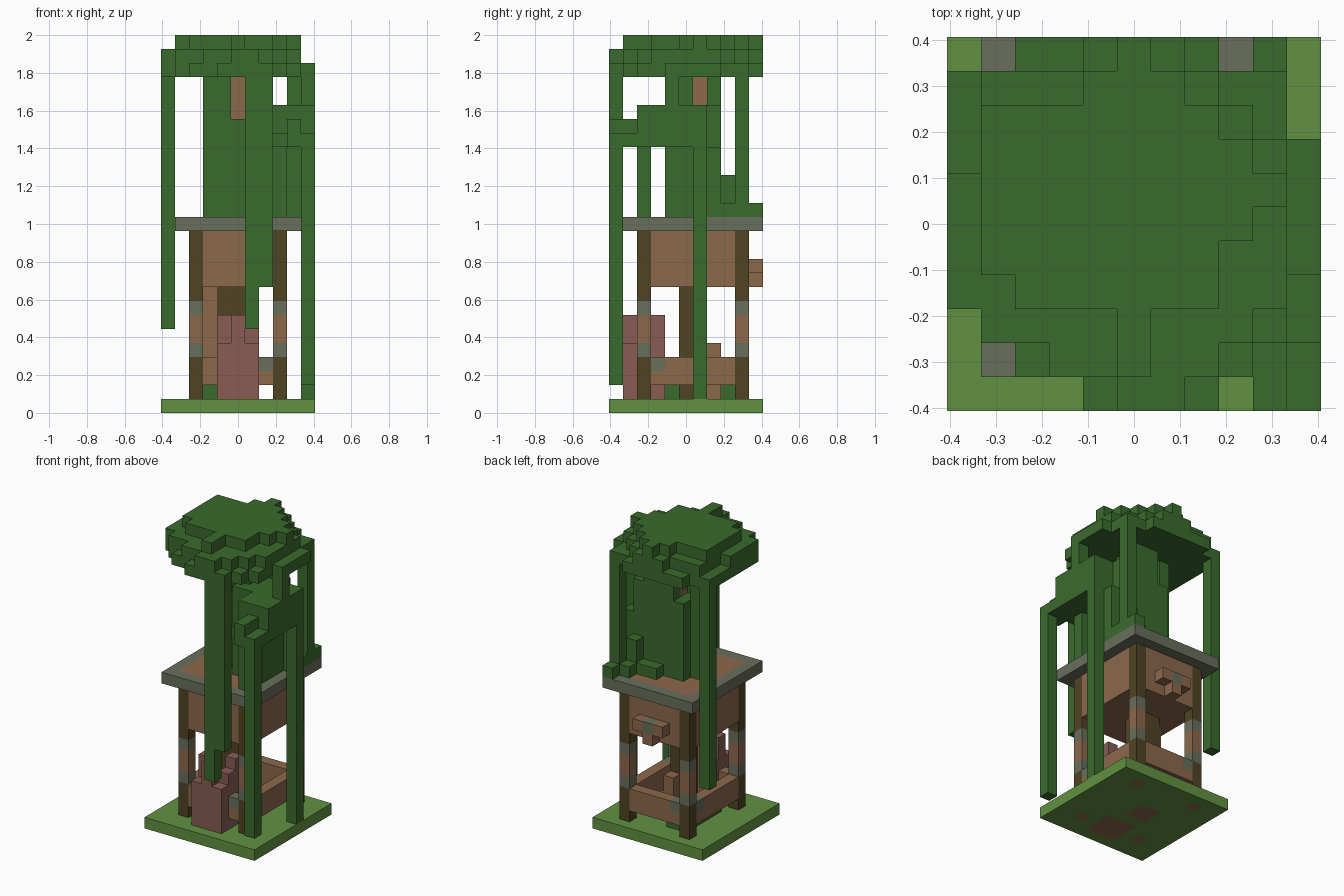
import bpy, bmesh, math
from mathutils import Vector

cube = bpy.data.objects.get("Cube")
if cube:
    bpy.data.objects.remove(cube, do_unlink=True)

S = 2 / 27          # block size
N = 11              # blocks along each side


def linear(c):
    c /= 255
    return c / 12.92 if c <= 0.04045 else ((c + 0.055) / 1.055) ** 2.4


def material(name, r, g, b):
    m = bpy.data.materials.new(name)
    m.use_nodes = True
    col = (linear(r), linear(g), linear(b), 1)
    m.diffuse_color = col
    m.node_tree.nodes["Principled BSDF"].inputs["Base Color"].default_value = col
    return m


LEAF = material("leaf_green", 58, 107, 45)
GRASS = material("grass_green", 98, 145, 66)
STONE = material("mossy_grey", 105, 110, 92)
CLAY = material("clay_brown", 140, 104, 75)
WOOD = material("dark_wood", 80, 68, 35)
ROSE = material("rose_brick", 136, 92, 84)

blocks = {}         # cell -> (part, material); the first claim wins


def fill(part, mat, x, y, z):
    """Fill blocks; each range is one index or an inclusive (low, high) pair."""
    rng = [range(r, r + 1) if isinstance(r, int) else range(r[0], r[1] + 1) for r in (x, y, z)]
    for i in rng[0]:
        for j in rng[1]:
            for k in rng[2]:
                blocks.setdefault((i, j, k), (part, mat))


def rows(part, mat, z, first_x, spans):
    """One layer given as a y span for each successive x."""
    for i, span in enumerate(spans):
        fill(part, mat, first_x + i, span, z)


# Four posts with banded middles, set into the ground
LEGS = [(x, y) for x in (2, 8) for y in (2, 9)]
for x, y in LEGS:
    fill("ground", CLAY, x, y, 0)
    for mat, z in ((WOOD, (1, 3)), (STONE, 4), (CLAY, (5, 6)), (STONE, 7), (WOOD, (8, 12))):
        fill("corner_posts", mat, x, y, z)

# Ground slab with earth under the heavy parts
fill("ground", CLAY, (4, 6), (1, 3), 0)
fill("ground", CLAY, (4, 5), (5, 6), 0)
fill("ground", GRASS, (0, 10), (0, 10), 0)

# Raised trough walls, mossy beside two of the posts
for x, y in ((7, 2), (8, 3), (3, 9), (2, 8)):
    fill("trough", STONE, x, y, 3)
for y in (2, 9):
    fill("trough", CLAY, (3, 7), y, (2, 3))
for x in (2, 8):
    fill("trough", CLAY, x, (3, 8), (2, 3))

# Brick stack at the front
fill("brick_stack", ROSE, (4, 6), (1, 3), (1, 4))
for x, y, z in ((4, 2, 6), (5, 1, 6), (6, 2, 5), (6, 3, 6)):
    fill("brick_stack", ROSE, x, y, (5, z))

# Lower trunk, side pillar, stump and undergrowth
fill("lower_trunk", WOOD, (4, 5), (5, 6), (1, 8))
fill("side_pillar", CLAY, 3, 5, (2, 8))
fill("stump", CLAY, 5, 7, (1, 4))
fill("undergrowth", LEAF, 3, (4, 8), 1)
fill("undergrowth", LEAF, 4, (4, 8), 1)

# Hanging planter box, rear bracket and stone rimmed deck
fill("planter_box", CLAY, (2, 8), (2, 9), (9, 12))
fill("rear_bracket", STONE, 5, 10, 10)
fill("rear_bracket", CLAY, (4, 6), 10, 10)
fill("rear_bracket", CLAY, 5, 10, 9)
fill("deck", CLAY, (2, 8), (2, 9), 13)
fill("deck", STONE, (1, 9), (1, 10), 13)

# Upper trunk wrapped in foliage
fill("upper_trunk", CLAY, 5, 6, (14, 23))
for x, y, top in ((3, (5, 6), 23), (4, 5, 23), (4, (6, 7), 20), (5, 5, 20),
                  (5, 7, 23), (6, 7, 23), (6, 5, 23), (6, 6, 21), (7, 7, 23),
                  (7, (5, 6), 21), (6, 4, 21), (7, 4, 21), (8, (4, 7), 21),
                  (9, 7, 18), (7, 8, 14), (6, 8, 14), (8, 8, 16), (9, 8, 14),
                  (9, (9, 10), 14), (8, 9, 14)):
    fill("trunk_foliage", LEAF, x, y, (14, top))

# Leafy clump on the left side
fill("side_clump", LEAF, (8, 10), (2, 6), (19, 21))
fill("side_clump", LEAF, 9, (0, 1), (19, 20))
fill("side_clump", LEAF, 8, 1, 19)
fill("side_clump", LEAF, 10, 1, 19)
fill("side_clump", LEAF, 10, 4, (22, 23))

# Hanging vines
for x, y, low, high in ((0, 9, 6, 24), (6, 0, 6, 25), (7, 0, 9, 24), (10, 0, 2, 19),
                        (10, 6, 1, 18), (9, 9, 14, 24), (8, 2, 14, 18)):
    fill("vines", LEAF, x, y, (low, high))

# Stepped round canopy
rows("canopy", LEAF, 24, 0, [(3, 9), (2, 9), (1, 10), (1, 10), (0, 10), (0, 10),
                             (0, 10), (0, 10), (1, 9), (2, 9), (4, 7)])
rows("canopy", LEAF, 25, 0, [(3, 6), (2, 9), (2, 9), (1, 9), (1, 10), (0, 10),
                             (0, 10), (1, 9), (2, 8), (3, 7)])
rows("canopy", LEAF, 26, 1, [(4, 8), (3, 8), (3, 8), (3, 9), (1, 10), (3, 9),
                             (3, 8), (5, 7), 6])

# Skin each part with only its exposed faces
DIRS = [Vector(d) for d in ((1, 0, 0), (-1, 0, 0), (0, 1, 0), (0, -1, 0), (0, 0, 1), (0, 0, -1))]


def build(part):
    cells = {c: m for c, (p, m) in blocks.items() if p == part}
    mats = list(dict.fromkeys(cells.values()))
    bm = bmesh.new()
    for cell, mat in cells.items():
        mid = Vector(cell) + Vector((0.5, 0.5, 0.5))
        for d in DIRS:
            if tuple(int(a + b) for a, b in zip(cell, d)) in blocks:
                continue
            u = Vector((d.y, d.z, d.x))
            v = d.cross(u)
            corners = [mid + (d + u * a + v * b) / 2
                       for a, b in ((-1, -1), (1, -1), (1, 1), (-1, 1))]
            face = bm.faces.new([bm.verts.new(((c.x - N / 2) * S, (c.y - N / 2) * S, c.z * S))
                                 for c in corners])
            face.material_index = mats.index(mat)
    bmesh.ops.remove_doubles(bm, verts=bm.verts, dist=S / 100)
    bmesh.ops.dissolve_limit(bm, angle_limit=math.radians(1), verts=bm.verts,
                             edges=bm.edges, delimit={'MATERIAL'})
    mesh = bpy.data.meshes.new(part)
    bm.to_mesh(mesh)
    bm.free()
    for m in mats:
        mesh.materials.append(m)
    bpy.context.scene.collection.objects.link(bpy.data.objects.new(part, mesh))


for part in dict.fromkeys(p for p, _ in blocks.values()):
    build(part)
